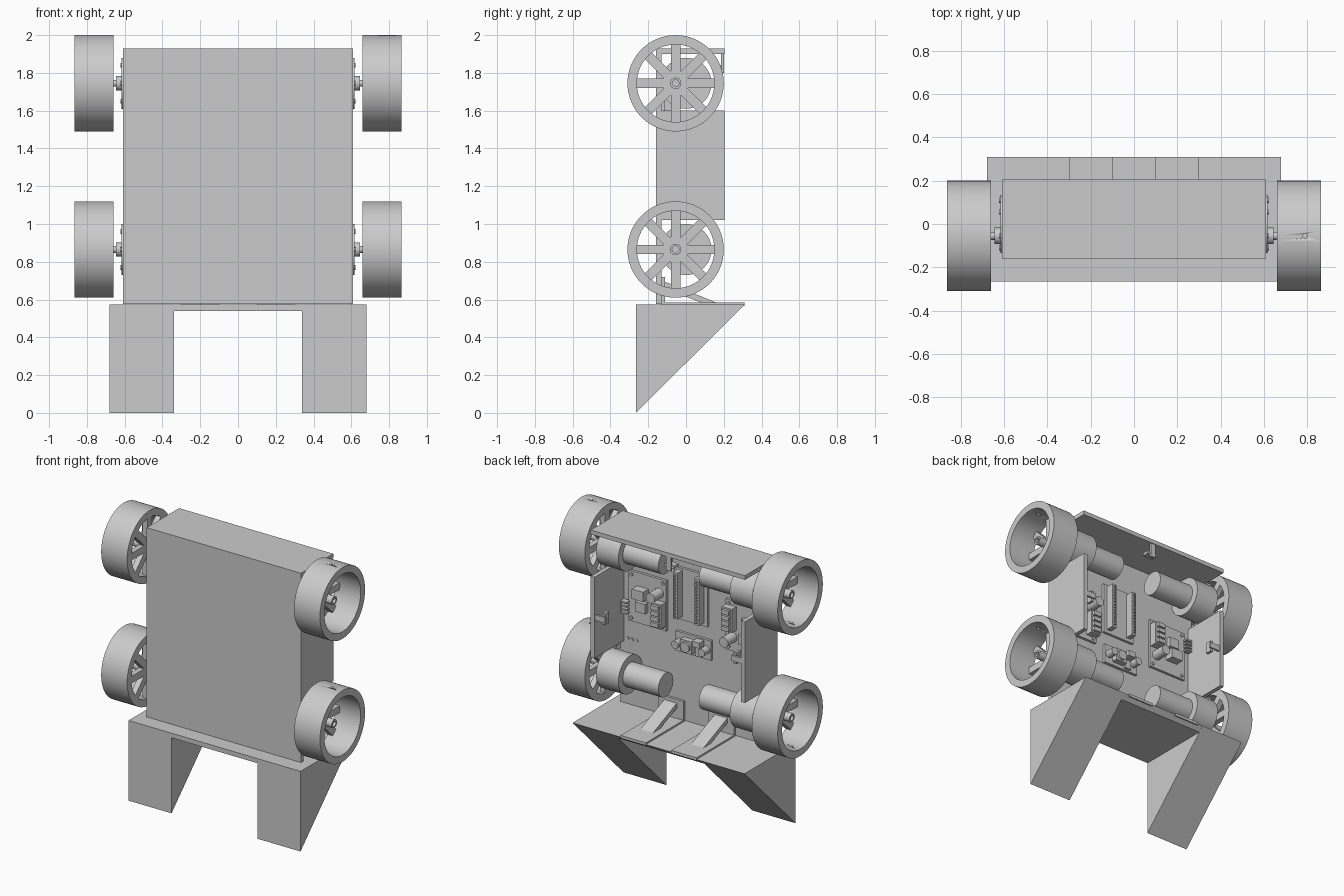
import bpy, bmesh, math
from mathutils import Matrix, Vector

cube = bpy.data.objects.get("Cube")
if cube:
    bpy.data.objects.remove(cube, do_unlink=True)

GREY = (0.6, 0.6, 0.6, 1)
mat = bpy.data.materials.new("plain grey")
mat.use_nodes = True
mat.diffuse_color = GREY
mat.node_tree.nodes["Principled BSDF"].inputs["Base Color"].default_value = GREY


def finish(name, bm, smooth=False):
    """Turn a bmesh into a named, coloured object."""
    bmesh.ops.recalc_face_normals(bm, faces=bm.faces)
    me = bpy.data.meshes.new(name)
    for f in bm.faces:
        f.smooth = smooth
    bm.to_mesh(me)
    bm.free()
    if smooth:
        me.set_sharp_from_angle(angle=math.radians(35))
    me.materials.append(mat)
    ob = bpy.data.objects.new(name, me)
    bpy.context.collection.objects.link(ob)
    return ob


def add_box(bm, centre, size, turn=Matrix()):
    m = Matrix.Translation(centre) @ turn @ Matrix.Diagonal((*size, 1))
    bmesh.ops.create_cube(bm, size=1, matrix=m)


def box(name, lo, hi):
    lo, hi = Vector(lo), Vector(hi)
    bm = bmesh.new()
    add_box(bm, (lo + hi) / 2, [abs(c) for c in hi - lo])
    return finish(name, bm)


def cylinder(name, start, end, r, seg=32):
    start, end = Vector(start), Vector(end)
    d = end - start
    m = Matrix.Translation((start + end) / 2) @ d.to_track_quat('Z', 'Y').to_matrix().to_4x4()
    bm = bmesh.new()
    bmesh.ops.create_cone(bm, cap_ends=True, segments=seg, radius1=r, radius2=r,
                          depth=d.length, matrix=m)
    return finish(name, bm, True)


def prism(name, profile, x0, x1):
    """Extrude a (y, z) profile along x."""
    bm = bmesh.new()
    face = bm.faces.new([bm.verts.new((x0, y, z)) for y, z in profile])
    new = bmesh.ops.extrude_face_region(bm, geom=[face])["geom"]
    bmesh.ops.translate(bm, vec=(x1 - x0, 0, 0),
                        verts=[v for v in new if isinstance(v, bmesh.types.BMVert)])
    return finish(name, bm)


def ring(name, x0, x1, inner, outer, y, z, seg=64):
    """Tube along x."""
    bm = bmesh.new()
    loops = []
    for i in range(seg):
        a = math.tau * i / seg
        loops.append([bm.verts.new((x, y + r * math.sin(a), z + r * math.cos(a)))
                      for x, r in ((x0, inner), (x0, outer), (x1, outer), (x1, inner))])
    for i in range(seg):
        a, b = loops[i], loops[(i + 1) % seg]
        for j in range(4):
            k = (j + 1) % 4
            bm.faces.new((a[j], a[k], b[k], b[j]))
    return finish(name, bm, True)


# Chassis
W, FRONT, BACK, INNER = 0.61, -0.16, 0.205, -0.13
box("front_plate", (-W, FRONT, 0.577), (W, INNER, 1.93))
box("top_plate", (-W, FRONT, 1.9), (W, BACK, 1.93))
box("top_clip_leg", (-0.02, 0.185, 1.8), (0.02, 0.2, 1.9))
box("top_clip_hook", (-0.04, 0.14, 1.82), (0.04, 0.19, 1.84))
for s, side in ((1, "left"), (-1, "right")):
    box(side + "_side_plate", (s * 0.58, FRONT, 1.02), (s * W, BACK, 1.6))
    box(side + "_clip_leg", (s * 0.5, 0.185, 1.29), (s * 0.58, 0.2, 1.33))
    box(side + "_clip_hook", (s * 0.51, 0.14, 1.27), (s * 0.53, 0.19, 1.35))

# Wheels, shafts and gear motors
AXLE_Y = -0.055
for s, side in ((1, "left"), (-1, "right")):
    for z, level in ((1.745, "upper"), (0.865, "lower")):
        n = side + "_" + level + "_"
        rim = ring(n + "rim", s * 0.66, s * 0.865, 0.205, 0.255, AXLE_Y, z)
        hole = cylinder(n + "hole_cutter", (s * 0.79, AXLE_Y, z + s * 0.15),
                        (s * 0.79, AXLE_Y, z + s * 0.3), 0.011, 12)
        hole.hide_render = True
        hole.hide_viewport = True
        cut = rim.modifiers.new("valve_hole", 'BOOLEAN')
        cut.operation, cut.object, cut.solver = 'DIFFERENCE', hole, 'EXACT'

        bm = bmesh.new()
        for i in range(4):
            add_box(bm, (s * 0.68, AXLE_Y, z), (0.04, 0.05, 0.42),
                    Matrix.Rotation(i * math.pi / 4, 4, 'X'))
        finish(n + "spokes", bm)
        cylinder(n + "hub", (s * 0.661, AXLE_Y, z), (s * 0.702, AXLE_Y, z), 0.07)
        ring(n + "hub_tube", s * 0.69, s * 0.8, 0.018, 0.03, AXLE_Y, z, 24)
        cylinder(n + "shaft", (s * 0.6, AXLE_Y, z), (s * 0.78, AXLE_Y, z), 0.018, 24)
        cylinder(n + "shaft_boss", (s * 0.6, AXLE_Y, z), (s * 0.645, AXLE_Y, z), 0.038)
        cylinder(n + "gearbox", (s * 0.44, 0, z), (s * 0.617, 0, z), 0.135, 48)
        cylinder(n + "motor", (s * 0.16, 0, z), (s * 0.45, 0, z), 0.085, 40)
        for i in range(6):
            a = math.tau * (i + 0.5) / 6
            y, h = 0.11 * math.sin(a), z + 0.11 * math.cos(a)
            cylinder(n + "screw", (s * 0.61, y, h), (s * 0.623, y, h), 0.012, 12)

# Front fork: flat deck and two wedge legs
DECK = 0.573
prism("fork_deck", [(-0.265, 0.54), (-0.265, DECK), (0.31, DECK), (0.275, 0.54)], -0.34, 0.34)
for s, side in ((1, "left"), (-1, "right")):
    prism(side + "_fork_leg", [(-0.265, 0), (-0.265, DECK), (0.31, DECK)], s * 0.34, s * 0.68)
    # Braces joining the fork to the chassis
    box(side + "_brace_foot", (s * 0.1, INNER, 0.565), (s * 0.3, 0.31, 0.585))
    box(side + "_brace_back", (s * 0.1, INNER, 0.58), (s * 0.3, -0.112, 0.72))
    prism(side + "_brace_strut",
          [(-0.115, 0.66), (-0.115, 0.695), (-0.085, 0.685), (0.16, 0.584), (0.08, 0.584)],
          s * 0.15, s * 0.25)


# Circuit boards on the inner face of the front plate
def part(name, x, z, w, h, y0, y1):
    box(name, (x - w / 2, INNER + y0, z - h / 2), (x + w / 2, INNER + y1, z + h / 2))


def motor_driver(s, name):
    """Driver board; s = -1 gives the half-turned copy."""
    def at(x, z):
        return s * x, 1.365 + s * z
    part(name + "_board", *at(0.385, 0), 0.3, 0.36, 0, 0.018)
    part(name + "_heat_sink", *at(0.42, 0.05), 0.09, 0.07, 0.01, 0.08)
    part(name + "_chip", *at(0.42, -0.05), 0.08, 0.07, 0.01, 0.05)
    part(name + "_terminal_base", *at(0.28, -0.06), 0.08, 0.17, 0.01, 0.07)
    for i in range(4):
        x, z = at(0.28, -0.12 + i * 0.04)
        part(name + "_terminal", x, z, 0.06, 0.03, 0.07, 0.09)
    x, z = at(0.29, 0.08)
    cylinder(name + "_capacitor", (x, INNER, z), (x, INNER + 0.12, z), 0.035, 24)
    for i in range(4):
        part(name + "_pin", *at(0.55, -0.12 + i * 0.025), 0.05, 0.012, 0.01, 0.05)
    for i in range(3):
        x, z = at(0.48 + i * 0.035, -0.32)
        cylinder(name + "_wire_port", (x, INNER, z), (x, INNER + 0.006, z), 0.011, 12)
    for dx in (-0.125, 0.125):
        for dz in (-0.155, 0.155):
            x, z = at(0.385 + dx, dz)
            cylinder(name + "_screw", (x, INNER, z), (x, INNER + 0.026, z), 0.012, 12)


motor_driver(1, "left_driver")
motor_driver(-1, "right_driver")

# Controller with two header rows
part("controller_board", 0.04, 1.485, 0.26, 0.37, 0, 0.018)
for x in (0.125, -0.045):
    part("controller_header", x, 1.49, 0.035, 0.33, 0.01, 0.075)
    for i in range(14):
        part("controller_pin", x, 1.345 + i * 0.0223, 0.012, 0.01, 0.07, 0.09)

# Voltage converter
part("converter_board", 0.02, 1.14, 0.28, 0.14, 0, 0.018)
part("converter_coil_base", 0.05, 1.14, 0.09, 0.09, 0.01, 0.06)
cylinder("converter_coil", (0.05, INNER, 1.14), (0.05, INNER + 0.075, 1.14), 0.035, 24)
part("converter_trimmer", -0.035, 1.18, 0.06, 0.04, 0.01, 0.07)
part("converter_chip", -0.03, 1.11, 0.05, 0.06, 0.01, 0.035)
for x in (-0.085, 0.125):
    cylinder("converter_capacitor", (x, INNER, 1.14), (x, INNER + 0.08, 1.14), 0.027, 24)
